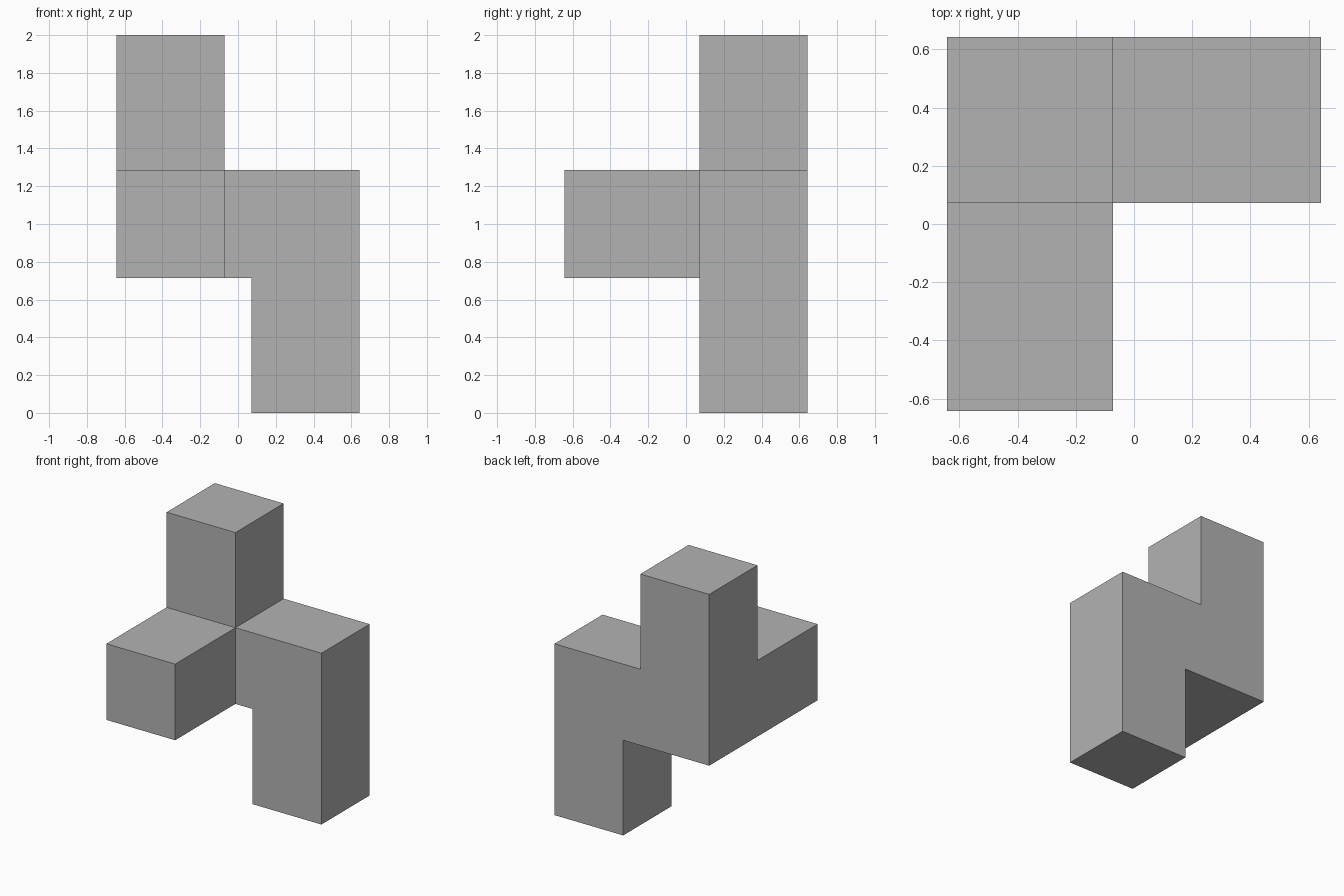
import bpy
import bmesh
from mathutils import Matrix, Vector

old = bpy.data.objects.get("Cube")
if old:
    bpy.data.objects.remove(old, do_unlink=True)

STEP = 2 / 2.8          # distance between neighbouring cells
SIZE = 0.8 * STEP       # thickness of every bar
GAP = STEP - SIZE

grey = bpy.data.materials.new("plain_grey")
grey.use_nodes = True
colour = (0.45, 0.45, 0.45, 1)
grey.diffuse_color = colour
grey.node_tree.nodes["Principled BSDF"].inputs["Base Color"].default_value = colour


def face_towards(bm, direction, faces):
    return max(faces, key=lambda f: f.normal.dot(direction))


def extrude(bm, face, offset):
    """Pull one face out into a bar section; return the new end and its sides."""
    new = bmesh.ops.extrude_face_region(bm, geom=[face])["geom"]
    verts = [v for v in new if isinstance(v, bmesh.types.BMVert)]
    end = next(f for f in new if isinstance(f, bmesh.types.BMFace))
    bmesh.ops.translate(bm, verts=verts, vec=offset)
    if face.is_valid:
        bmesh.ops.delete(bm, geom=[face], context='FACES_ONLY')
    bm.normal_update()
    sides = [f for e in end.edges for f in e.link_faces if f != end]
    return end, sides


X, Y, Z = Vector((1, 0, 0)), Vector((0, 1, 0)), Vector((0, 0, 1))
bm = bmesh.new()

# Corner cell where the three arms meet
centre = Vector((-STEP / 2, STEP / 2, 1))
bmesh.ops.create_cube(bm, size=SIZE, matrix=Matrix.Translation(centre))
bm.normal_update()
core = list(bm.faces)
top, front, side = [face_towards(bm, d, core) for d in (Z, -Y, X)]

# Upright and forward arms
extrude(bm, top, Z * STEP)
extrude(bm, front, -Y * STEP)

# Sideways arm: short neck, then the elbow, then the leg down from it
neck, _ = extrude(bm, side, X * GAP)
_, elbow_sides = extrude(bm, neck, X * SIZE)
extrude(bm, face_towards(bm, -Z, elbow_sides), -Z * STEP)

# Merge coplanar pieces into clean flat faces
bmesh.ops.dissolve_limit(bm, angle_limit=0.01, verts=bm.verts[:], edges=bm.edges[:])
bmesh.ops.recalc_face_normals(bm, faces=bm.faces[:])

mesh = bpy.data.meshes.new("cube_puzzle_piece")
bm.to_mesh(mesh)
bm.free()
mesh.materials.append(grey)
piece = bpy.data.objects.new("cube_puzzle_piece", mesh)
bpy.context.collection.objects.link(piece)
